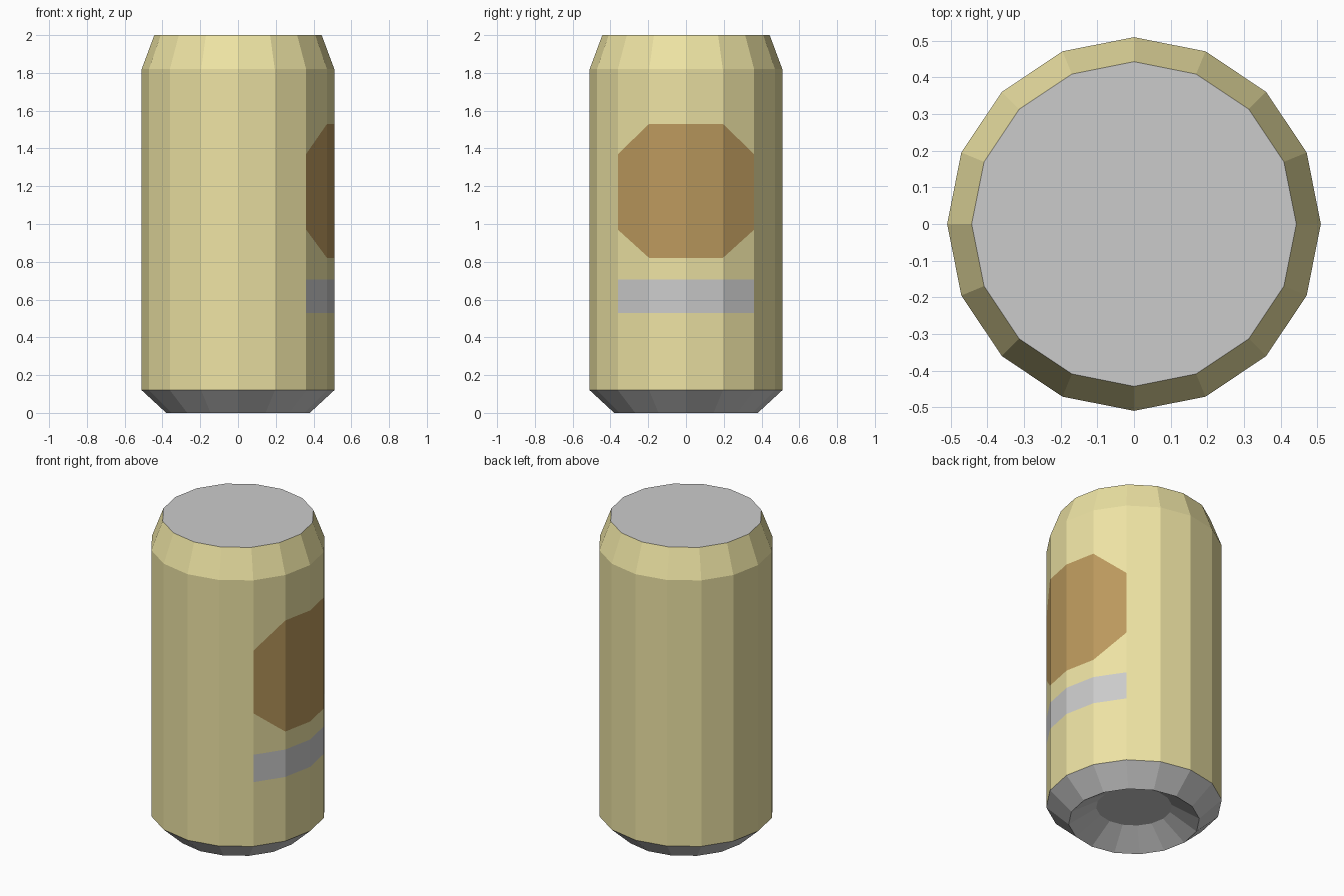
import bpy, bmesh
from math import pi, cos, sin

if "Cube" in bpy.data.objects:
    bpy.data.objects.remove(bpy.data.objects["Cube"])

SIDES = 16
R = 0.51


def point(r, k, z):
    a = 2 * pi * k / SIDES
    return (r * cos(a), r * sin(a), z)


def make(name, faces, color=None):
    """Join a list of polygons into one flat-shaded object."""
    bm = bmesh.new()
    for f in faces:
        bm.faces.new([bm.verts.new(p) for p in f])
    bmesh.ops.remove_doubles(bm, verts=bm.verts, dist=1e-4)
    mesh = bpy.data.meshes.new(name)
    bm.to_mesh(mesh)
    bm.free()
    obj = bpy.data.objects.new(name, mesh)
    bpy.context.collection.objects.link(obj)
    if color:
        mat = bpy.data.materials.new(name + "_colour")
        mat.diffuse_color = (*color, 1)
        mat.use_nodes = True
        mat.node_tree.nodes["Principled BSDF"].inputs["Base Color"].default_value = mat.diffuse_color
        mesh.materials.append(mat)
    return obj


def lathe(profile):
    """Quads around z for a profile of (radius, z), listed bottom to top."""
    return [[point(r0, k, z0), point(r0, k + 1, z0),
             point(r1, k + 1, z1), point(r1, k, z1)]
            for (r0, z0), (r1, z1) in zip(profile, profile[1:])
            for k in range(SIDES)]


def breaks(k):
    """Heights where the wall is split: stripe, then label, with cut corners."""
    low, high = (0.82, 1.53) if abs(k) < 2 else (0.97, 1.37)
    return [0.12, 0.53, 0.705, low, high, 1.82]


# wall facets, sorted into plain wall, stripe and label on the right side
wall, stripe, label = [], [], []
for k in range(-8, 8):
    za, zb = breaks(k), breaks(k + 1)
    for row in range(5):
        quad = [point(R, k, za[row]), point(R, k + 1, zb[row]),
                point(R, k + 1, zb[row + 1]), point(R, k, za[row + 1])]
        on_right = -2 <= k < 2
        target = {1: stripe, 3: label}.get(row, wall) if on_right else wall
        target.append(quad)

# tapered shoulder belongs to the painted wall
wall += lathe([(R, 1.82), (0.443, 2.0)])
make("can_wall", wall, (0.85, 0.77, 0.37))
make("round_label", label, (0.50, 0.32, 0.11))
make("label_stripe", stripe)

# flat lid
make("lid", [[point(0.443, k, 2.0) for k in range(SIDES)]])

# chamfered base with a recessed underside
base = lathe([(0.22, 0.10), (0.38, 0.0), (R, 0.12)])
base.append([point(0.22, -k, 0.10) for k in range(SIDES)])
make("base", base)
